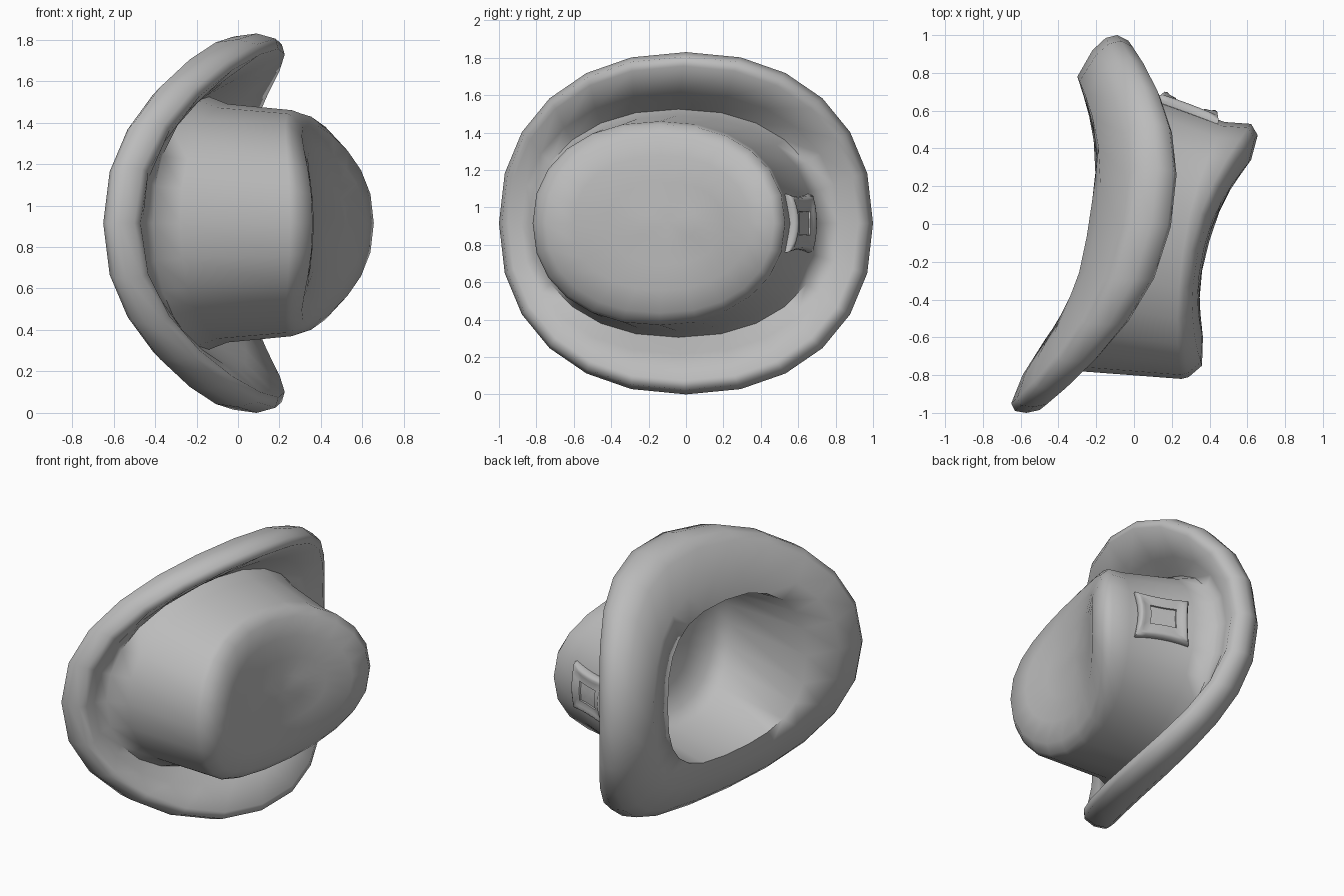
import bpy, bmesh, math
from mathutils import Vector

if "Cube" in bpy.data.objects:
    bpy.data.objects.remove(bpy.data.objects["Cube"], do_unlink=True)

MID = 0.915      # height of the hat's axis
SEGMENTS = 24

grey = bpy.data.materials.new("felt grey")
grey.use_nodes = True
grey.diffuse_color = (0.5, 0.5, 0.5, 1)
grey.node_tree.nodes["Principled BSDF"].inputs["Base Color"].default_value = (0.5, 0.5, 0.5, 1)


def loft(name, rings, sharp_angle):
    """Skin a list of equal rings and close both ends with a fan."""
    bm = bmesh.new()
    loops = [[bm.verts.new(p) for p in ring] for ring in rings]
    count = len(rings[0])
    for low, high in zip(loops, loops[1:]):
        for i in range(count):
            j = (i + 1) % count
            bm.faces.new((low[i], low[j], high[j], high[i]))
    for loop in (loops[0], loops[-1]):
        centre = bm.verts.new(sum((v.co for v in loop), Vector()) / count)
        for i in range(count):
            bm.faces.new((loop[i], loop[(i + 1) % count], centre))
    bmesh.ops.recalc_face_normals(bm, faces=bm.faces)
    mesh = bpy.data.meshes.new(name)
    bm.to_mesh(mesh)
    bm.free()
    obj = bpy.data.objects.new(name, mesh)
    bpy.context.collection.objects.link(obj)
    mesh.materials.append(grey)
    bpy.ops.object.select_all(action='DESELECT')
    obj.select_set(True)
    bpy.context.view_layer.objects.active = obj
    bpy.ops.object.shade_smooth_by_angle(angle=math.radians(sharp_angle))
    return obj


def hat_ring(front, back, half, x_front, x_side, x_back, power=2.2):
    """Oval ring whose level along x waves between front, sides and back."""
    swing = (x_back - x_front) / 2
    ends = (x_back + x_front) / 2
    base, wave = (ends + x_side) / 2, (ends - x_side) / 2
    points = []
    for i in range(SEGMENTS):
        t = math.tau * i / SEGMENTS
        c, s = math.cos(t), math.sin(t)
        y = math.copysign(abs(c) ** (2 / power), c)
        z = math.copysign(abs(s) ** (2 / power), s)
        x = base + swing * c + wave * math.cos(2 * t)
        points.append(Vector((x, (front + back) / 2 + y * (back - front) / 2, MID + z * half)))
    return points


# Hat: inner lining, rolled brim, then the crown with its dished top
hat_profile = [
    (-0.45, 0.22, 0.28, 0.29, 0.31, 0.45),          # lining ceiling
    (-0.67, 0.39, 0.43, 0.26, 0.27, 0.51),          # lining corner
    (-0.72, 0.44, 0.48, 0.17, 0.18, 0.45),
    (-0.61, 0.48, 0.525, -0.47, -0.25, -0.20, 2.6),  # head opening
    (-0.80, 0.78, 0.67, -0.59, -0.20, -0.30),       # brim underside
    (-0.95, 0.92, 0.85, -0.65, -0.08, -0.22),
    (-0.99, 0.985, 0.90, -0.63, -0.02, -0.15),
    (-1.00, 1.00, 0.915, -0.57, 0.09, -0.09),       # brim edge
    (-0.985, 0.97, 0.89, -0.50, 0.18, -0.03),
    (-0.95, 0.92, 0.84, -0.47, 0.195, -0.01),
    (-0.88, 0.82, 0.70, -0.46, 0.0, -0.05),         # brim upper face
    (-0.82, 0.74, 0.61, -0.41, -0.14, -0.03),       # crown base
    (-0.78, 0.68, 0.575, -0.28, -0.05, 0.09),
    (-0.82, 0.54, 0.545, 0.25, 0.26, 0.48),         # crown wall top
    (-0.81, 0.53, 0.53, 0.29, 0.30, 0.62),
    (-0.75, 0.47, 0.48, 0.36, 0.34, 0.655),         # crown rim
    (-0.60, 0.34, 0.36, 0.365, 0.37, 0.62),         # crown top
    (-0.42, 0.20, 0.22, 0.345, 0.385, 0.52),
    (-0.25, 0.06, 0.10, 0.36, 0.39, 0.45),
]
loft("hat", [hat_ring(*row) for row in hat_profile], 80)

# Buckle: rounded pincushion frame that hugs the back of the crown
TILT = 0.36
along = Vector((math.cos(TILT), -math.sin(TILT), 0))
out = Vector((math.sin(TILT), math.cos(TILT), 0))
buckle_centre = Vector((0.285, 0.605, MID))


def buckle_ring(half_a, half_b, height, pinch=0.10, steps=6):
    """Square ring with hollowed sides, bent round the crown wall."""
    square = []
    for side in range(4):
        for k in range(steps):
            u, v = -1 + 2 * k / steps, -1
            for _ in range(side):
                u, v = -v, u
            square.append((u, v))
    points = []
    for u, v in square:
        a = half_a * u * (1 - pinch * (1 - v * v))
        b = half_b * v * (1 - pinch * (1 - u * u))
        points.append(buckle_centre + along * a + Vector((0, 0, b)) + out * (height - 1.3 * b * b))
    return points


loft("buckle", [
    buckle_ring(0.160, 0.142, -0.03),
    buckle_ring(0.175, 0.156, 0.005),
    buckle_ring(0.175, 0.156, 0.030),
    buckle_ring(0.165, 0.146, 0.046),
    buckle_ring(0.150, 0.132, 0.050),
    buckle_ring(0.130, 0.112, 0.040),
    buckle_ring(0.085, 0.065, 0.036, 0.06),
    buckle_ring(0.083, 0.063, 0.026, 0.06),
    buckle_ring(0.040, 0.030, 0.026, 0.06),
], 60)
